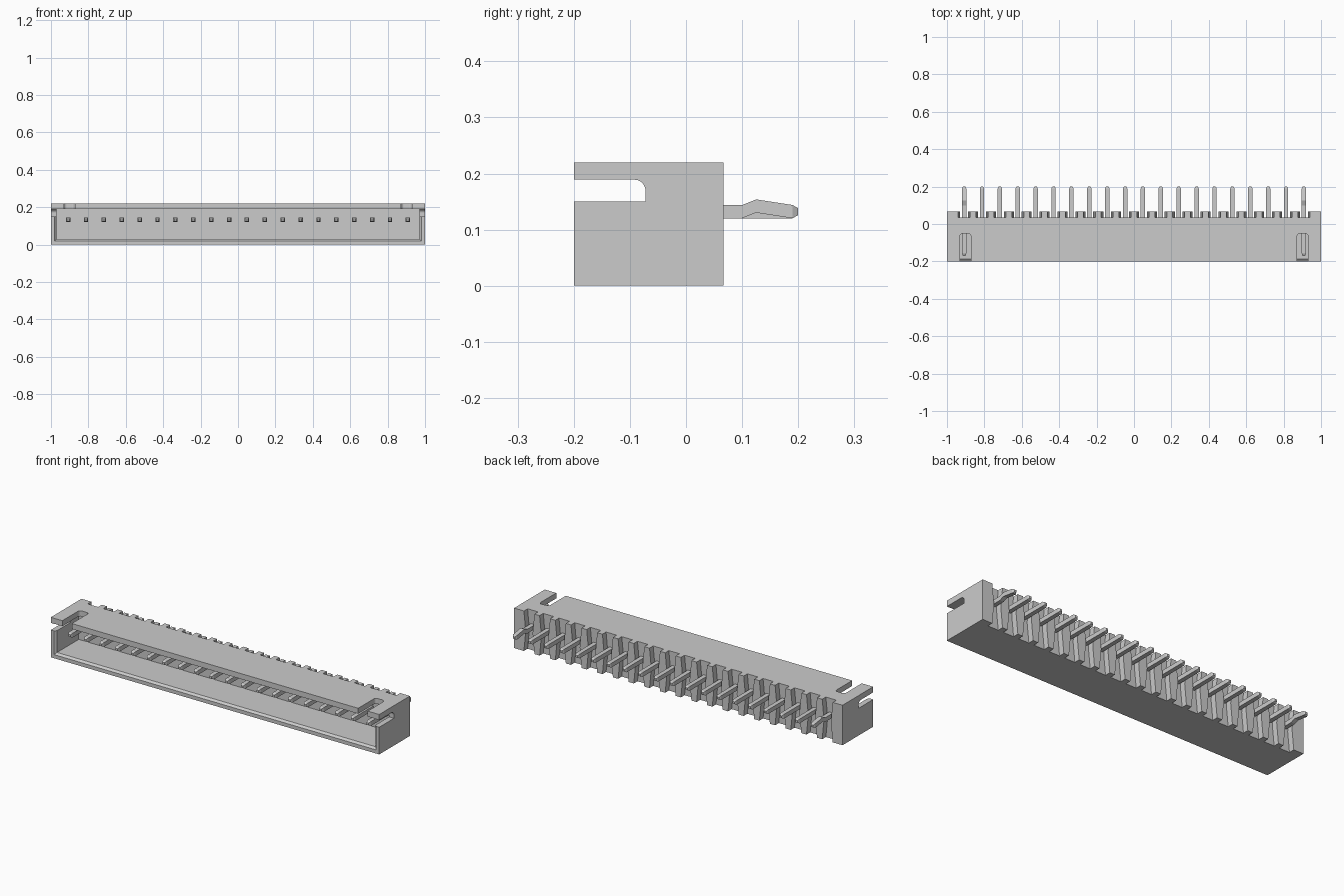
import bpy, bmesh, math

if "Cube" in bpy.data.objects:
    bpy.data.objects.remove(bpy.data.objects["Cube"])

PINS = 20
PITCH = 0.0956
FRONT, BACK, TOP = -0.2, 0.067, 0.22


def loft(bm, rings):
    """Skin a stack of matching closed rings and cap both ends."""
    vs = [[bm.verts.new(p) for p in r] for r in rings]
    n = len(vs[0])
    bm.faces.new(vs[0])
    bm.faces.new(vs[-1])
    for a, b in zip(vs, vs[1:]):
        for i in range(n):
            bm.faces.new((a[i], a[(i + 1) % n], b[(i + 1) % n], b[i]))


def make(name, parts):
    """One object from a list of lofted parts."""
    bm = bmesh.new()
    for rings in parts:
        loft(bm, rings)
    bmesh.ops.recalc_face_normals(bm, faces=bm.faces)
    me = bpy.data.meshes.new(name)
    bm.to_mesh(me)
    bm.free()
    ob = bpy.data.objects.new(name, me)
    bpy.context.collection.objects.link(ob)
    return ob


def rect(y, x0, x1, z0, z1):
    return [(x0, y, z0), (x1, y, z0), (x1, y, z1), (x0, y, z1)]


def arc(cx, cy, r, a0, a1, n=5):
    return [(cx + r * math.cos(math.radians(a0 + (a1 - a0) * i / n)),
             cy + r * math.sin(math.radians(a0 + (a1 - a0) * i / n)))
            for i in range(n + 1)]


xs = [(i - (PINS - 1) / 2) * PITCH for i in range(PINS)]

# Housing block
housing = make("housing", [[rect(FRONT, -1, 1, 0, TOP), rect(BACK, -1, 1, 0, TOP)]])

# Open front cavity with chamfered lip
cavity = make("cavity_cutter", [[
    rect(-0.21, -0.98, 0.98, 0.02, 0.19),
    rect(FRONT, -0.98, 0.98, 0.02, 0.19),
    rect(-0.188, -0.97, 0.97, 0.03, 0.19),
    rect(0.0, -0.97, 0.97, 0.03, 0.19)]])

# Key slots: through the end walls and through the top wall
side = [(-0.25, 0.15), (-0.072, 0.15)] + arc(-0.092, 0.169, 0.02, 0, 90) + [(-0.25, 0.189)]
top = [(0.872, -0.25), (0.93, -0.25)] + arc(0.915, -0.065, 0.015, 0, 90) + arc(0.887, -0.065, 0.015, 90, 180)
slot_parts = []
for s in (-1, 1):
    slot_parts.append([[(s * x, y, z) for y, z in side] for x in (0.95, 1.05)])
    slot_parts.append([[(s * x, y, z) for x, y in top] for z in (0.17, 0.25)])
slots = make("slot_cutter", slot_parts)

# Waisted notches in the back, one round every pin
notch_parts = []
for x in xs:
    outline = [(-0.032, -0.02), (0.032, -0.02), (0.032, 0.0), (0.021, 0.11),
               (0.032, TOP), (0.032, 0.24), (-0.032, 0.24), (-0.032, TOP),
               (-0.021, 0.11), (-0.032, 0.0)]
    notch_parts.append([[(x + dx, y, z) for dx, z in outline] for y in (0.035, 0.1)])
notches = make("notch_cutter", notch_parts)

# Cut the housing and drop the cutters
bpy.context.view_layer.objects.active = housing
for cutter in (cavity, slots, notches):
    cutter.hide_render = True
    mod = housing.modifiers.new(cutter.name, 'BOOLEAN')
    mod.operation = 'DIFFERENCE'
    mod.solver = 'EXACT'
    mod.object = cutter
    bpy.ops.object.modifier_apply(modifier=mod.name)
    bpy.data.objects.remove(cutter)

# Square contact pins with tapered tips; the end pins have a retention kink
H = 0.0118
for i, x in enumerate(xs):
    path = [(-0.17, 0.132, 0.006), (-0.158, 0.132, H)]
    if i in (0, PINS - 1):
        path += [(0.1, 0.132, H), (0.125, 0.142, H)]
    path += [(0.19, 0.132, H), (0.2, 0.132, 0.006)]
    make(f"pin_{i + 1:02d}", [[rect(y, x - h, x + h, z - h, z + h) for y, z, h in path]])
